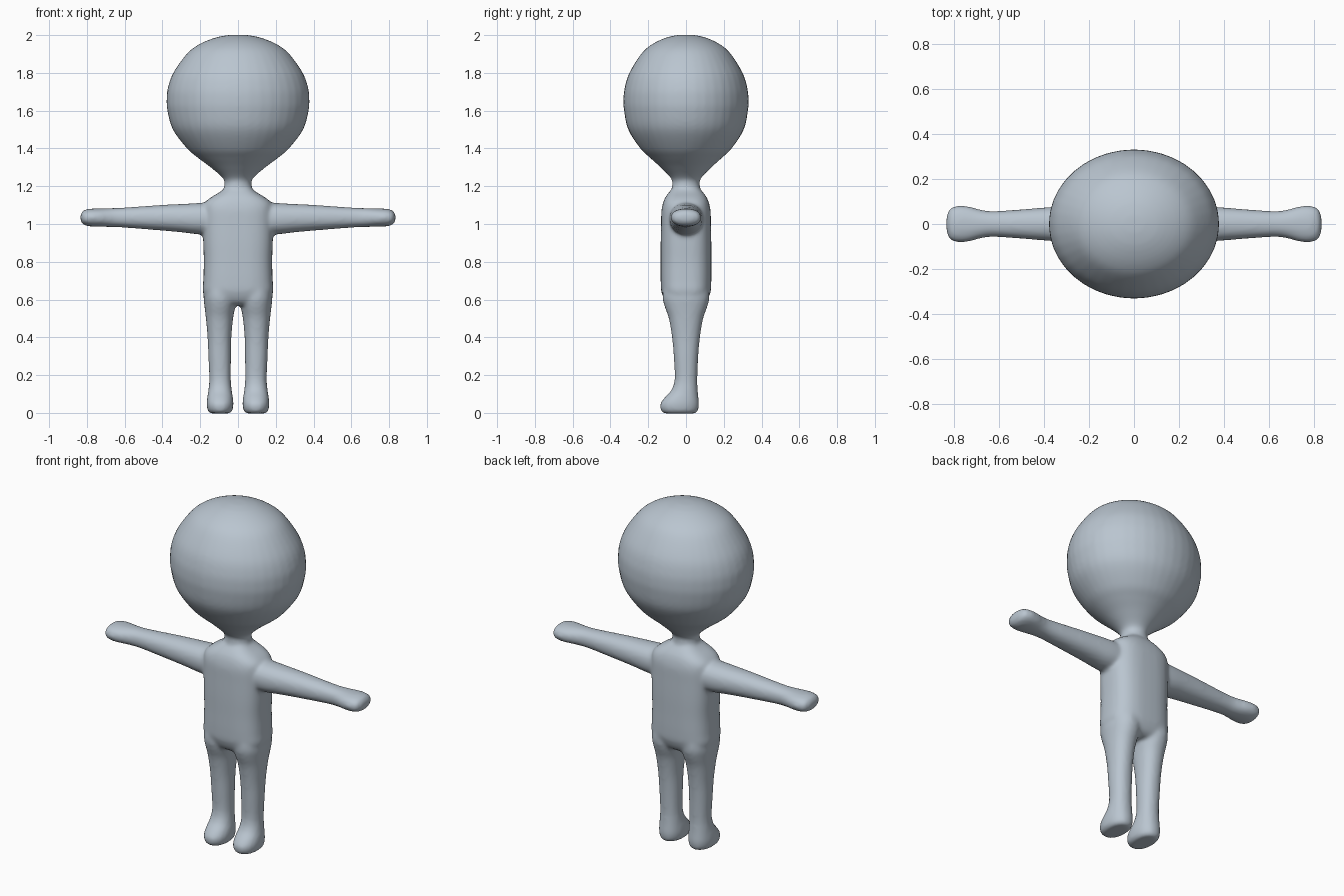
import bpy
import bmesh
import math
from mathutils import Vector

SIDES = 40
STEPS = 5

cube = bpy.data.objects.get("Cube")
if cube:
    bpy.data.objects.remove(cube, do_unlink=True)

# One plain skin colour
skin = bpy.data.materials.new("pale_blue_grey")
skin.use_nodes = True
colour = (0.49, 0.56, 0.63, 1.0)
skin.diffuse_color = colour
skin.node_tree.nodes["Principled BSDF"].inputs["Base Color"].default_value = colour


def spline(sections):
    """Catmull-Rom resampling of a list of cross-sections."""
    pts = [Vector(s) for s in sections]
    pts = [pts[0]] + pts + [pts[-1]]
    out = []
    for p, q, r, s in zip(pts, pts[1:], pts[2:], pts[3:]):
        for i in range(STEPS):
            t = i / STEPS
            out.append(0.5 * (2 * q + (r - p) * t + (2 * p - 5 * q + 4 * r - s) * t ** 2
                              + (3 * q - p - 3 * r + s) * t ** 3))
    return out + [pts[-1]]


def power(value, exponent):
    return math.copysign(abs(value) ** exponent, value)


def loft(bm, sections, place, squareness=2.0):
    """Skin rounded rings; a section is (distance, centre u, centre v, radius u, radius v)."""
    rings = []
    for d, cu, cv, ru, rv in spline(sections):
        ring = []
        for i in range(SIDES):
            a = math.tau * i / SIDES
            u = cu + max(ru, 0.002) * power(math.cos(a), 2 / squareness)
            v = cv + max(rv, 0.002) * power(math.sin(a), 2 / squareness)
            ring.append(bm.verts.new(place(d, u, v)))
        rings.append(ring)
    for low, high in zip(rings, rings[1:]):
        for i in range(SIDES):
            j = (i + 1) % SIDES
            bm.faces.new((low[i], low[j], high[j], high[i]))
    bm.faces.new(rings[0])
    bm.faces.new(rings[-1])


def upright(pairs):
    """Sections centred on the vertical axis, from (height, half width, half depth)."""
    return [(z, 0, 0, w, d) for z, w, d in pairs]


def up(d, u, v):
    return (u, v, d)


bm = bmesh.new()

# Head and neck
loft(bm, upright([
    (1.1, .078, .08), (1.2, .073, .074), (1.24, .078, .078), (1.3, .145, .135),
    (1.35, .212, .19), (1.4, .27, .242), (1.5, .345, .306), (1.6, .374, .328),
    (1.66, .378, .331), (1.72, .372, .325), (1.8, .343, .3), (1.9, .272, .238),
    (1.95, .208, .182), (1.985, .125, .11), (2.0, .05, .045), (2.002, 0, 0)]), up)

# Torso
loft(bm, upright([
    (.57, .13, .08), (.59, .165, .108), (.64, .186, .13), (.7, .184, .134),
    (.8, .181, .134), (.9, .184, .134), (1.0, .186, .132), (1.07, .186, .13),
    (1.11, .178, .122), (1.14, .145, .11), (1.17, .095, .088), (1.2, .06, .06)]), up, 2.8)

# Limbs, made once per side
for side in (1, -1):
    # Arm and mitten hand
    loft(bm, [(.08, 0, 1.03, .09, .085), (.2, 0, 1.028, .088, .083),
              (.3, 0, 1.031, .081, .075), (.4, 0, 1.033, .073, .068),
              (.6, 0, 1.034, .058, .053), (.67, 0, 1.034, .061, .05),
              (.74, 0, 1.034, .079, .048), (.79, 0, 1.034, .08, .046),
              (.82, 0, 1.034, .066, .036), (.834, 0, 1.034, .03, .015)],
         lambda d, u, v: (side * d, u, v), 2.2)
    # Leg and foot
    loft(bm, [(-.003, .095, -.033, .048, .08), (.01, .095, -.034, .064, .097),
              (.045, .095, -.034, .071, .103), (.08, .095, -.024, .068, .09),
              (.12, .095, -.008, .062, .07), (.18, .095, 0, .057, .06),
              (.3, .097, 0, .06, .065), (.4, .098, 0, .063, .074),
              (.5, .098, 0, .072, .091), (.56, .096, 0, .081, .112),
              (.61, .095, 0, .087, .124), (.68, .095, 0, .08, .12)],
         lambda d, u, v: (side * u, v, d), 2.2)

bmesh.ops.recalc_face_normals(bm, faces=bm.faces)
mesh = bpy.data.meshes.new("body")
bm.to_mesh(mesh)
bm.free()
mesh.materials.append(skin)
body = bpy.data.objects.new("body", mesh)
bpy.context.collection.objects.link(body)

# Fuse the parts into one skin and soften the joins
fuse = body.modifiers.new("fuse", 'REMESH')
fuse.mode = 'VOXEL'
fuse.voxel_size = 0.01
fuse.use_smooth_shade = True
soften = body.modifiers.new("soften", 'SMOOTH')
soften.factor = 0.5
soften.iterations = 8

bpy.context.view_layer.objects.active = body
body.select_set(True)
bpy.ops.object.shade_smooth()
